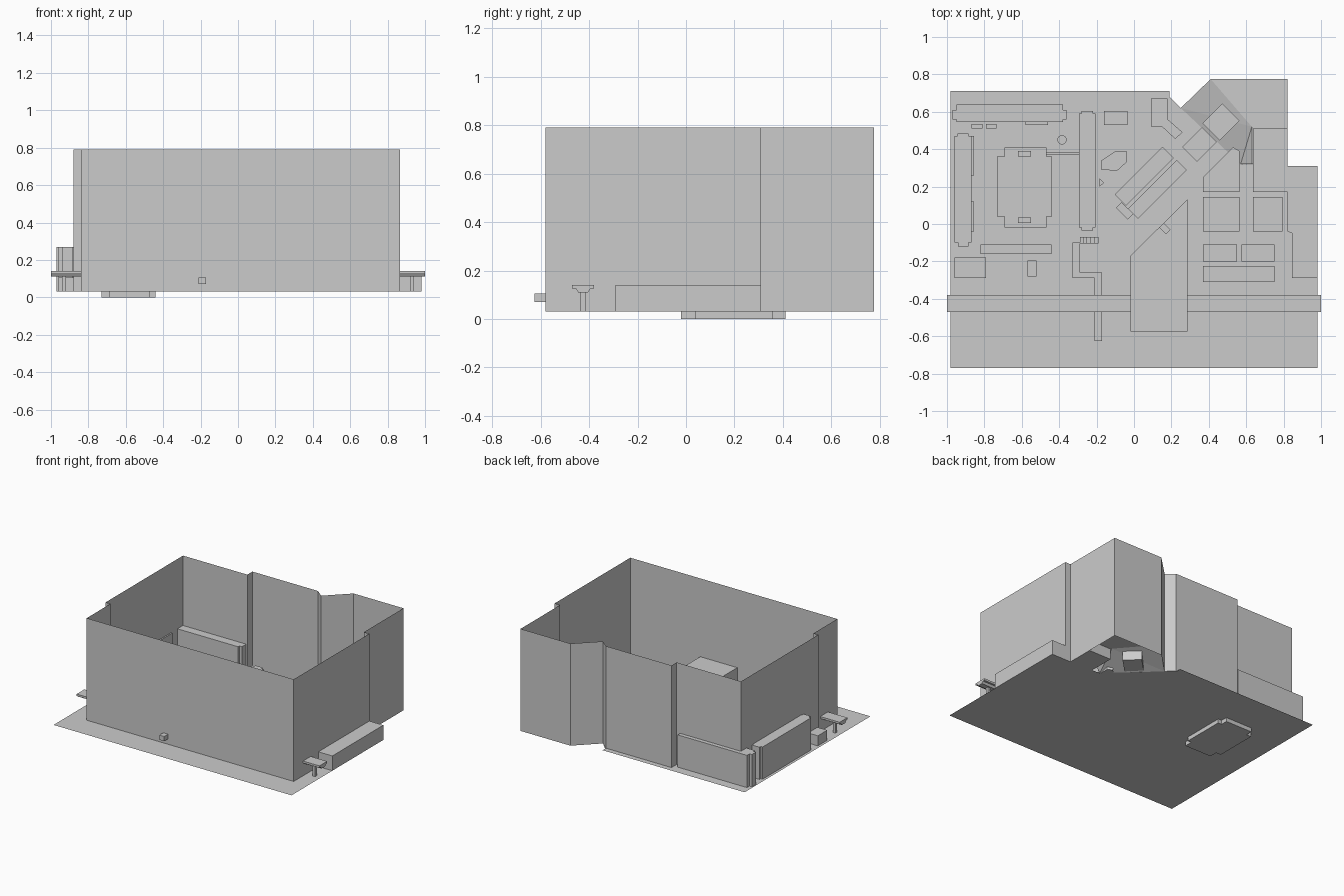
import bpy, bmesh, math
from mathutils import Vector, Matrix

if "Cube" in bpy.data.objects:
    bpy.data.objects.remove(bpy.data.objects["Cube"])

G = 0.03   # ground level
TOP = 0.79  # top of the boundary walls


def finish(bm, name):
    bmesh.ops.recalc_face_normals(bm, faces=bm.faces)
    me = bpy.data.meshes.new(name)
    bm.to_mesh(me)
    bm.free()
    ob = bpy.data.objects.new(name, me)
    bpy.context.collection.objects.link(ob)
    return ob


def prism(name, pts, z0, z1):
    bm = bmesh.new()
    lo = [bm.verts.new((x, y, z0)) for x, y in pts]
    hi = [bm.verts.new((x, y, z1)) for x, y in pts]
    bm.faces.new(lo)
    bm.faces.new(hi)
    for i in range(len(pts)):
        j = (i + 1) % len(pts)
        bm.faces.new((lo[i], lo[j], hi[j], hi[i]))
    return finish(bm, name)


def box(name, x0, x1, y0, y1, z1, z0=G):
    return prism(name, [(x0, y0), (x1, y0), (x1, y1), (x0, y1)], z0, z1)


def turned_box(name, cx, cy, length, width, z1, angle=45):
    a = math.radians(angle)
    pts = []
    for u, v in ((-1, -1), (1, -1), (1, 1), (-1, 1)):
        p = Matrix.Rotation(a, 2) @ Vector((u * length / 2, v * width / 2))
        pts.append((cx + p.x, cy + p.y))
    return prism(name, pts, G, z1)


def strip(name, pts, z0, z1, floor=False):
    # open vertical band, optionally closed underneath
    bm = bmesh.new()
    lo = [bm.verts.new((x, y, z0)) for x, y in pts]
    hi = [bm.verts.new((x, y, z1)) for x, y in pts]
    for i in range(len(pts)):
        j = (i + 1) % len(pts)
        bm.faces.new((lo[i], lo[j], hi[j], hi[i]))
    if floor:
        bm.faces.new(lo)
    return finish(bm, name)


def sheet(name, loops, z):
    # flat sheet, later loops are holes
    bm = bmesh.new()
    edges = []
    for loop in loops:
        vs = [bm.verts.new((x, y, z)) for x, y in loop]
        edges += [bm.edges.new((vs[i - 1], vs[i])) for i in range(len(vs))]
    bmesh.ops.triangle_fill(bm, edges=edges, use_beauty=True, normal=(0, 0, 1))
    return finish(bm, name)


# Ground with a sunken court
pit = [(-.69, -.02), (-.47, -.02), (-.47, .04), (-.44, .04), (-.44, .36), (-.47, .36),
       (-.47, .41), (-.69, .41), (-.69, .36), (-.73, .36), (-.73, .04), (-.69, .04)]
ground = [(-.98, -.77), (.98, -.77), (.98, .31), (.82, .31), (.57, .32), (.25, .62),
          (.19, .68), (.19, .71), (-.98, .71)]
sheet("ground", [ground, pit], G)
strip("sunken_court", pit, 0, G, floor=True)

# Raised corner terrain with ramp
sheet("raised_terrace", [[(.41, .775), (.82, .775), (.82, .32), (.63, .32), (.63, .52)]], .11)
bm = bmesh.new()
a, b, c, d, e = [bm.verts.new(p) for p in ((.25, .62, G), (.57, .32, G), (.63, .52, .11),
                                            (.41, .775, .11), (.63, .32, .11))]
for f in ((a, b, c), (a, c, d), (b, e, c)):
    bm.faces.new(f)
finish(bm, "terrace_ramp")

# Tall boundary walls
strip("boundary_wall", [(-.84, -.58), (.865, -.58), (.865, .31), (.82, .31), (.82, .775),
                        (.41, .775), (.25, .62), (.19, .67), (-.35, .67), (-.35, .61),
                        (-.88, .61), (-.88, -.30), (-.84, -.30)], G, TOP)

# Elevated walkway crossing the whole site: tray cross-section along x
bm = bmesh.new()
prof = [(-.47, .125), (-.455, .125), (-.445, .11), (-.405, .11), (-.395, .125), (-.38, .125),
        (-.38, .14), (-.47, .14)]
ends = [[bm.verts.new((x, y, z)) for y, z in prof] for x in (-1, 1)]
for v in ends:
    bm.faces.new(v)
for i in range(len(prof)):
    j = (i + 1) % len(prof)
    bm.faces.new((ends[0][i], ends[0][j], ends[1][j], ends[1][i]))
finish(bm, "elevated_walkway")
for i, x in enumerate((-.93, -.5, .45, .93)):
    box(f"walkway_post_{i}", x - .01, x + .01, -.435, -.415, .11)

# West and north long buildings with narrower end bays
prism("west_building", [(-.94, -.12), (-.885, -.12), (-.885, -.10), (-.87, -.10), (-.87, .47),
                        (-.885, .47), (-.885, .485), (-.945, .485), (-.945, .47), (-.96, .47),
                        (-.96, -.10), (-.94, -.10)], G, .27)
prism("north_building", [(-.97, .56), (-.95, .56), (-.95, .545), (-.38, .545), (-.38, .56),
                         (-.36, .56), (-.36, .61), (-.38, .61), (-.38, .64), (-.95, .64),
                         (-.95, .61), (-.97, .61)], G, .27)
prism("central_block", [(-.295, -.02), (-.28, -.02), (-.28, -.035), (-.22, -.035), (-.22, -.02),
                        (-.205, -.02), (-.205, .59), (-.22, .59), (-.22, .605), (-.28, .605),
                        (-.28, .59), (-.295, .59)], G, .135)

# Large gate hall and its corner roof piece
prism("gate_hall", [(-.02, -.575), (.285, -.575), (.285, .13), (-.02, -.17)], G, .21)
turned_box("hall_vent", .165, -.025, .05, .035, .225, -45)

# East apartment block and inner city blocks
prism("east_building", [(.82, .31), (.82, -.04), (.845, -.05), (.845, -.29), (.98, -.29),
                        (.98, .31)], G, .14)
prism("corner_block", [(.37, .17), (.565, .17), (.565, .39), (.53, .41), (.37, .25)], G, .13)
box("terrace_block", .635, .82, .17, .51, .14)
for i, (x0, x1, y0, y1) in enumerate(((.37, .565, -.04, .145), (.635, .795, -.04, .145),
                                      (.37, .55, -.20, -.11), (.575, .75, -.20, -.11),
                                      (.37, .75, -.31, -.225))):
    box(f"city_block_{i}", x0, x1, y0, y1, .11)

# Diagonal street buildings
for i, (cx, cy, l, w) in enumerate(((.055, .255, .36, .085), (.125, .185, .37, .075),
                                    (.35, .425, .15, .11), (.465, .545, .15, .13))):
    turned_box(f"diagonal_building_{i}", cx, cy, l, w, .14)
turned_box("diagonal_step", -.05, .07, .04, .09, .06)

# North yard: house, store and path
box("north_store", -.16, -.035, .53, .605, .10)
prism("small_house", [(-.175, .29), (-.09, .285), (-.04, .33), (-.04, .39), (-.10, .39),
                      (-.175, .34)], G, .10)
prism("yard_path", [(.09, .67), (.09, .52), (.15, .52), (.22, .455), (.26, .49), (.18, .56),
                    (.18, .67)], G, .04)
prism("yard_marker", [(-.185, .20), (-.16, .22), (-.185, .245)], G, .06)

# South-west sheds, low walls and court fences
for name, x0, x1, y0, y1, z in (
        ("shed", -.96, -.79, -.29, -.18, .105), ("long_shed", -.82, -.44, -.16, -.11, .08),
        ("kiosk", -.57, -.52, -.28, -.195, .09), ("west_fence_north", -.87, -.855, .26, .47, .09),
        ("west_fence_south", -.87, -.855, -.04, .12, .09), ("court_path_west", -.87, -.73, .17, .19, .035),
        ("court_path_east", -.47, -.295, .37, .385, .06), ("bench_a", -.87, -.81, .51, .535, .05),
        ("bench_b", -.79, -.735, .51, .535, .05), ("bench_c", -.58, -.46, .53, .545, .05)):
    box(name, x0, x1, y0, y1, z)
for i, y in enumerate((.375, .02)):
    box(f"court_platform_{i}", -.62, -.55, y - .015, y + .015, .04, 0)

# Round tank
prism("round_tank", [(-.385 + .025 * math.cos(t * math.pi / 8), .45 + .025 * math.sin(t * math.pi / 8))
                     for t in range(16)], G, .09)

# Service duct that pokes through the front wall
prism("service_duct", [(-.21, -.625), (-.17, -.625), (-.17, -.26), (-.29, -.26), (-.29, -.10),
                       (-.33, -.10), (-.33, -.29), (-.21, -.29)], .07, .105)

# Stairs beside the duct
for i in range(5):
    box(f"stair_{i}", -.29 + .02 * i, -.27 + .02 * i, -.105, -.07, .105 - .014 * i)
